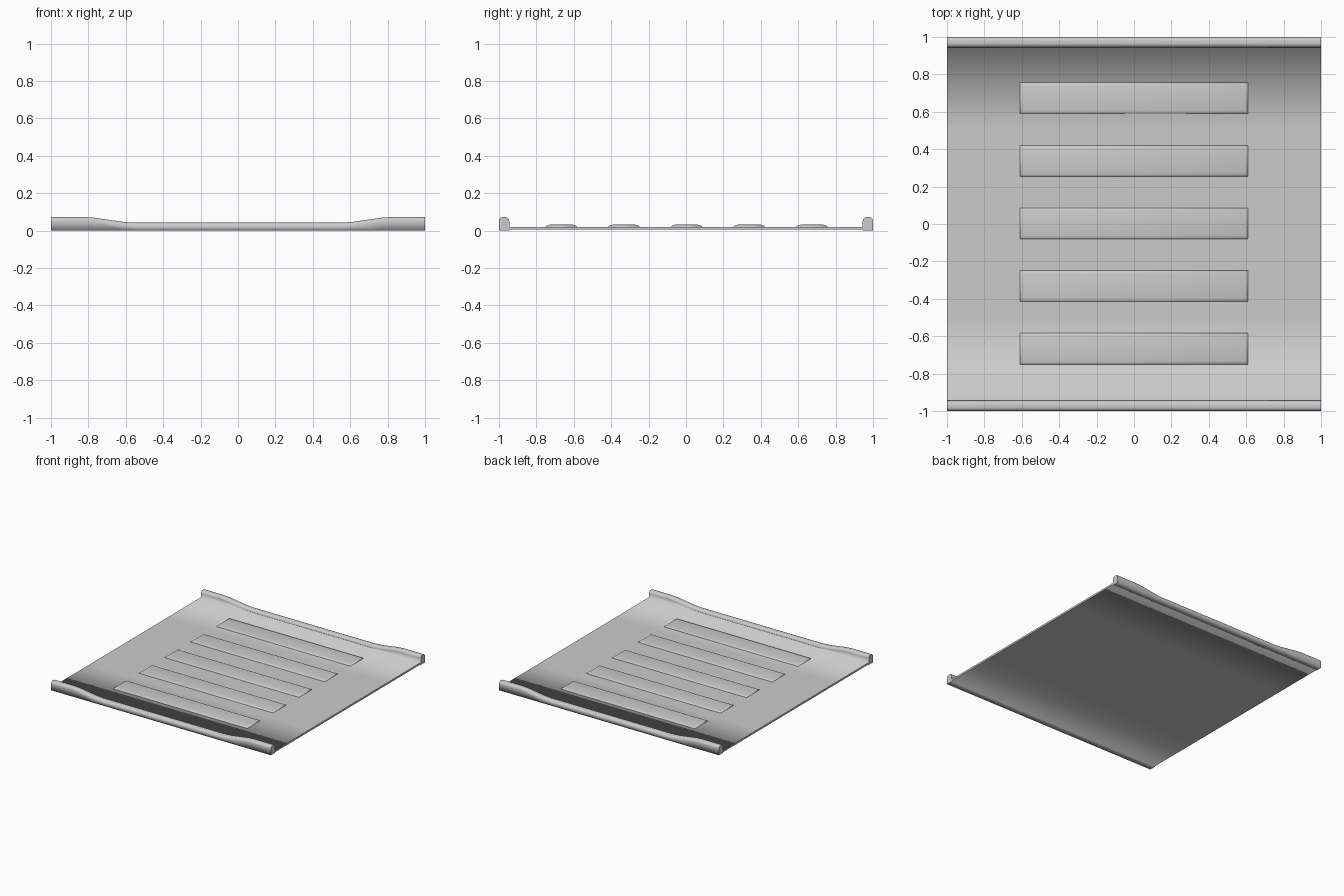
import bpy, bmesh, math

if "Cube" in bpy.data.objects:
    bpy.data.objects.remove(bpy.data.objects["Cube"])


def finish(bm, name):
    bmesh.ops.recalc_face_normals(bm, faces=bm.faces[:])
    mesh = bpy.data.meshes.new(name)
    bm.to_mesh(mesh)
    bm.free()
    obj = bpy.data.objects.new(name, mesh)
    bpy.context.collection.objects.link(obj)
    return obj


def half_section(h):
    """Right half of the tray section (y, z), bottom centre side to top centre side."""
    inner, r, floor, base = 0.945, 0.02, 0.02, 0.005
    pts = [(0.5, base), (inner, base), (inner, 0), (1, 0)]
    angles = [math.radians(a) for a in (0, 22.5, 45, 67.5, 90)]
    pts += [(1 - r + r * math.cos(a), h - r + r * math.sin(a)) for a in angles]
    pts += [(inner + r - r * math.sin(a), h - r + r * math.cos(a)) for a in angles]
    pts += [(inner, floor), (0.5, floor)]
    return pts


# Tray: floor with two side rails, lofted along x with a lower middle
bm = bmesh.new()
rings = []
for x, h in [(-1, .072), (-.82, .072), (-.77, .069), (-.61, .046), (-.55, .042),
             (.55, .042), (.61, .046), (.77, .069), (.82, .072), (1, .072)]:
    half = half_section(h)
    loop = half + [(-y, z) for y, z in reversed(half)]
    rings.append([bm.verts.new((x, y, z)) for y, z in loop])
n = len(rings[0])
for a, b in zip(rings, rings[1:]):
    for i in range(n):
        j = (i + 1) % n
        bm.faces.new((a[i], a[j], b[j], b[i])).smooth = True
for ring in (rings[0], rings[-1]):
    cap = bm.faces.new(ring)
    for e in cap.edges:
        e.smooth = False
finish(bm, "tray")

# Raised ribs: shallow pads with sloping sides
for k in range(5):
    yc = 0.003 + (k - 2) * 0.335
    bm = bmesh.new()
    layers = []
    for hx, hy, z in [(.61, .083, .015), (.61, .083, .022), (.604, .077, .027),
                      (.595, .062, .031)]:
        layers.append([bm.verts.new((sx * hx, yc + sy * hy, z))
                       for sx, sy in ((-1, -1), (1, -1), (1, 1), (-1, 1))])
    for a, b in zip(layers, layers[1:]):
        for i in range(4):
            j = (i + 1) % 4
            bm.faces.new((a[i], a[j], b[j], b[i]))
    bm.faces.new(layers[0])
    bm.faces.new(layers[-1])
    for f in bm.faces:
        f.smooth = True
    finish(bm, f"rib_{k + 1}")
